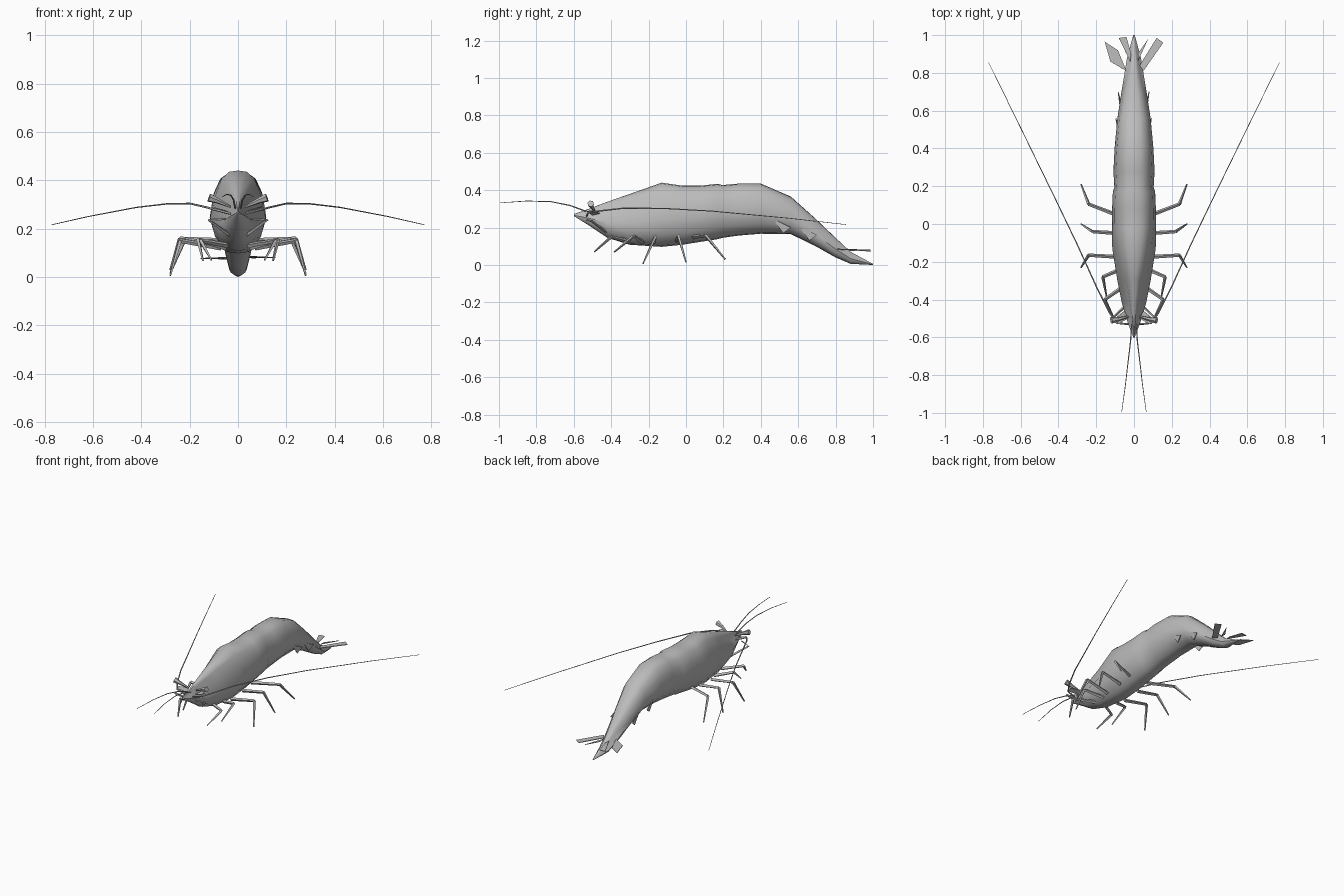
import bpy
import bmesh
from math import cos, sin, pi
from mathutils import Vector

old = bpy.data.objects.get("Cube")
if old:
    bpy.data.objects.remove(old, do_unlink=True)

shell = bpy.data.materials.new("shell grey")
shell.use_nodes = True
GREY = (0.5, 0.5, 0.5, 1)
shell.diffuse_color = GREY
shell.node_tree.nodes["Principled BSDF"].inputs["Base Color"].default_value = GREY


def finish(name, bm, smooth=None):
    bmesh.ops.recalc_face_normals(bm, faces=bm.faces)
    mesh = bpy.data.meshes.new(name)
    bm.to_mesh(mesh)
    bm.free()
    mesh.materials.append(shell)
    obj = bpy.data.objects.new(name, mesh)
    bpy.context.collection.objects.link(obj)
    if smooth:
        bpy.ops.object.select_all(action='DESELECT')
        bpy.context.view_layer.objects.active = obj
        obj.select_set(True)
        bpy.ops.object.shade_smooth_by_angle(angle=smooth)
    return obj


def loft(bm, rings):
    """Skin a list of equally long point rings and cap both ends."""
    loops = [[bm.verts.new(p) for p in ring] for ring in rings]
    n = len(loops[0])
    for a, b in zip(loops, loops[1:]):
        for i in range(n):
            j = (i + 1) % n
            bm.faces.new((a[i], a[j], b[j], b[i]))
    bm.faces.new(loops[0])
    bm.faces.new(loops[-1])


def tube(name, path, r0, r1, sides=4, smooth=None):
    """Tapered tube along a path."""
    pts = [Vector(p) for p in path]
    rings = []
    for i, p in enumerate(pts):
        d = (pts[min(i + 1, len(pts) - 1)] - pts[max(i - 1, 0)]).normalized()
        u = d.cross(Vector((0.13, 0.21, 1))).normalized()
        v = d.cross(u)
        r = r0 + (r1 - r0) * i / (len(pts) - 1)
        rings.append([p + r * (u * cos(a) + v * sin(a))
                      for a in (2 * pi * k / sides for k in range(sides))])
    bm = bmesh.new()
    loft(bm, rings)
    return finish(name, bm, smooth)


def plate(name, pts, thick=0.004):
    """Thin flat fin from an outline."""
    bm = bmesh.new()
    face = bm.faces.new([bm.verts.new(p) for p in pts])
    face.normal_update()
    shift = face.normal * thick
    new = bmesh.ops.extrude_face_region(bm, geom=[face])["geom"]
    bmesh.ops.translate(bm, vec=shift,
                        verts=[g for g in new if isinstance(g, bmesh.types.BMVert)])
    if not any(len(e.link_faces) == 1 for e in bm.edges):
        return finish(name, bm)
    bm.faces.new([bm.verts.new(p) for p in pts])
    bmesh.ops.remove_doubles(bm, verts=bm.verts, dist=0.0001)
    return finish(name, bm)


def flip(points, side):
    return [(x * side, y, z) for x, y, z in points]


# Body: y, top, bottom, half width, ridge sharpness
SECTIONS = [
    (-.60, .272, .262, .004, .5),
    (-.52, .300, .212, .034, .6),
    (-.42, .338, .145, .064, .5),
    (-.30, .380, .108, .088, .35),
    (-.13, .440, .097, .115, .1),
    (-.02, .424, .108, .117, 0),
    (.08, .424, .124, .116, 0),
    (.17, .434, .138, .112, 0),
    (.195, .427, .145, .104, 0),
    (.28, .435, .157, .109, 0),
    (.40, .435, .167, .103, 0),
    (.56, .366, .165, .088, 0),
    (.69, .250, .102, .068, .1),
    (.80, .145, .040, .050, .3),
    (.88, .070, .006, .037, .4),
    (1.0, .006, .000, .004, 0),
]
# Half cross-section: share of half width, share of height
HALF = [(0, 1), (.36, .985), (.66, .9), (.88, .72),
        (1, .43), (.82, .2), (.4, .02), (0, 0)]
rings = []
for y, top, low, w, ridge in SECTIONS:
    half = [(w * a * (1 - ridge * (t > .6)), y, low + t * (top - low)) for a, t in HALF]
    rings.append(half + flip(half[-2:0:-1], -1))
bm = bmesh.new()
loft(bm, rings)
finish("body", bm, 0.75)

# Walking legs: hip, knee, foot
LEGS = [
    [(.07, .04, .15), (.24, .105, .158), (.28, .21, .03)],
    [(.07, -.05, .13), (.22, -.04, .155), (.28, .0, .015)],
    [(.07, -.175, .12), (.24, -.165, .15), (.28, -.23, .006)],
    [(.05, -.23, .12), (.165, -.28, .155), (.145, -.385, .068)],
    [(.04, -.32, .13), (.155, -.40, .15), (.11, -.49, .07)],
]
ANTENNA = [(.03, -.53, .262), (.09, -.525, .277), (.13, -.47, .288), (.2, -.33, .304),
           (.3, -.11, .302), (.42, .14, .288), (.62, .55, .250), (.77, .855, .216)]
ANTENNULE = [(.012, -.53, .285), (.018, -.62, .318), (.03, -.72, .338),
             (.045, -.85, .342), (.065, -.995, .332)]

for side, word in ((1, "left"), (-1, "right")):
    for i, leg in enumerate(LEGS):
        hip, knee, foot = flip(leg, side)
        tube(f"{word}_leg_{i + 1}_upper", [hip, knee], .011, .009)
        tube(f"{word}_leg_{i + 1}_lower", [knee, foot], .009, .004)
    tube(f"{word}_antenna", flip(ANTENNA, side), .0055, .0015, 5, 1)
    tube(f"{word}_antennule", flip(ANTENNULE, side), .004, .0015, 5, 1)
    # Eye flares outwards on a short stalk
    tube(f"{word}_eye", flip([(.03, -.49, .29), (.085, -.505, .315), (.12, -.51, .328)], side),
         .005, .018, 6)
    # Mouth feeler and scale beside the snout
    tube(f"{word}_feeler",
         flip([(.03, -.42, .17), (.12, -.505, .235), (.05, -.53, .24)], side), .008, .004)
    plate(f"{word}_antenna_scale",
          flip([(.03, -.50, .265), (.085, -.53, .285), (.10, -.50, .288), (.05, -.46, .275)], side))
    # Small swimming flaps along the abdomen
    for y, x, z in ((.60, .08, .21), (.46, .092, .25)):
        plate(f"{word}_swim_flap",
              flip([(x - .01, y, z), (x + .002, y + .1, z - .05), (x - .008, y + .06, z - .08)], side))

# Tail fan, uneven from side to side
FAN = {
    "right_outer_fan": [(-.04, .81, .083), (-.125, .86, .08), (-.155, .965, .078), (-.085, .92, .078)],
    "right_inner_fan": [(-.02, .86, .083), (-.08, .985, .076), (-.04, .99, .076), (-.015, .9, .08)],
    "left_outer_fan": [(.05, .81, .083), (.155, .96, .078), (.12, .985, .078), (.03, .84, .08)],
    "left_inner_fan": [(.02, .86, .083), (.075, .98, .076), (.02, .9, .08)],
}
for name, pts in FAN.items():
    plate(name, pts)
